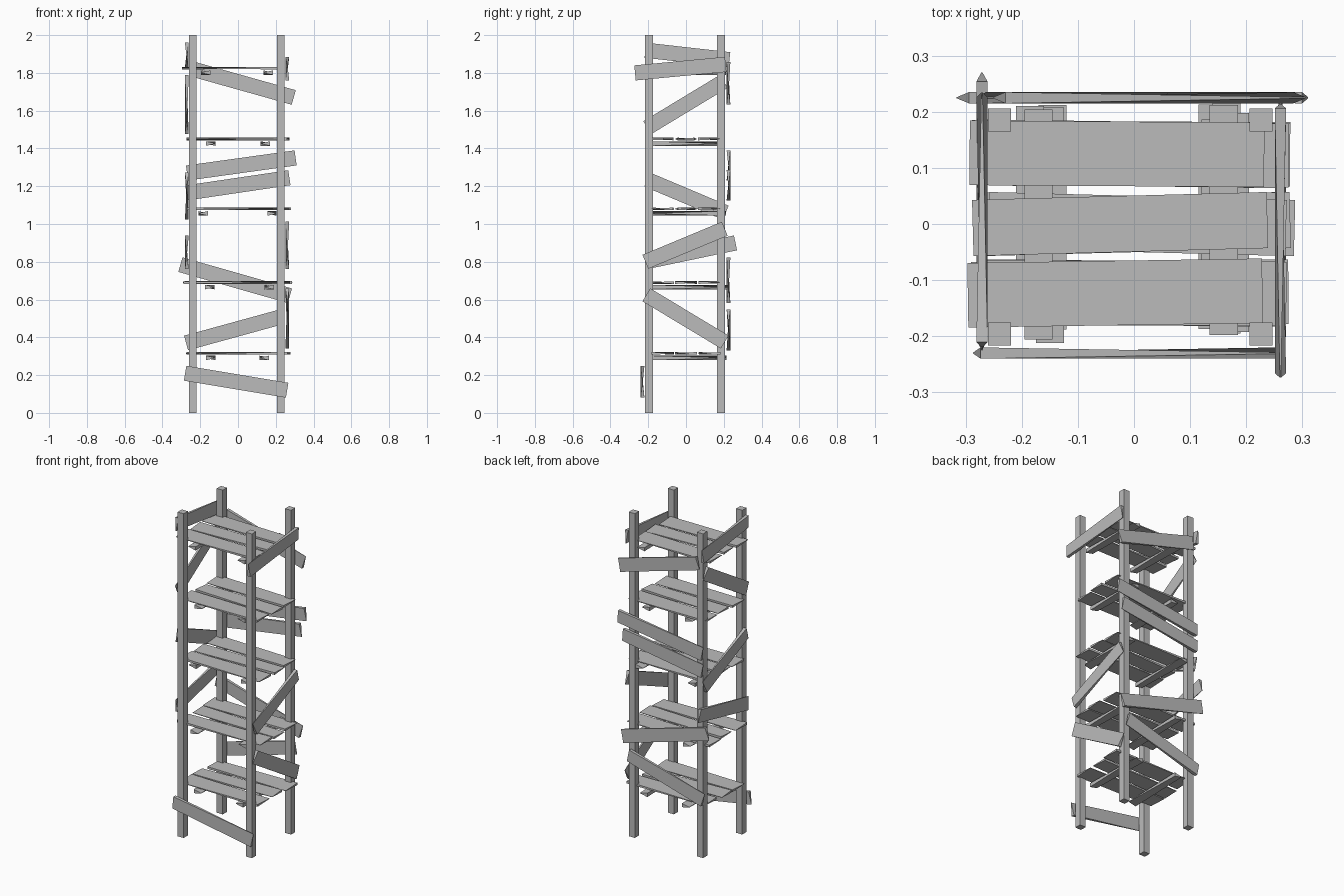
import bpy, random
from mathutils import Vector

random.seed(4)
cube = bpy.data.objects.get("Cube")
if cube:
    bpy.data.objects.remove(cube, do_unlink=True)

wood = bpy.data.materials.new("weathered_grey_wood")
wood.use_nodes = True
GREY = (0.5, 0.5, 0.5, 1)
wood.diffuse_color = GREY
wood.node_tree.nodes["Principled BSDF"].inputs["Base Color"].default_value = GREY


def add_mesh(name, verts):
    """Six-sided block: first four verts are one end, last four the other."""
    faces = [(0, 1, 2, 3), (7, 6, 5, 4)]
    faces += [(i, i + 4, (i + 1) % 4 + 4, (i + 1) % 4) for i in range(4)]
    mesh = bpy.data.meshes.new(name)
    mesh.from_pydata(verts, [], faces)
    mesh.materials.append(wood)
    obj = bpy.data.objects.new(name, mesh)
    bpy.context.collection.objects.link(obj)


def board(name, start, end, normal, width=0.08, thick=0.02, flip=1):
    """Rough-hewn board, thick at two opposite corners and thin at the others."""
    start, end, normal = Vector(start), Vector(end), Vector(normal)
    across = normal.cross(end - start).normalized() * width / 2
    verts = []
    for point, s in ((start, 1), (end, -1)):
        low = normal * (thick if s * flip < 0 else 0.002) / 2
        high = normal * (thick if s * flip > 0 else 0.002) / 2
        verts += [point - across - low, point + across - high,
                  point + across + high, point - across + low]
    add_mesh(name, verts)


# Corner posts
R = 0.0205
for side, x in (("right", -0.24), ("left", 0.226)):
    for depth, y in (("front", -0.196), ("back", 0.185)):
        corners = [(-R, -R), (R, -R), (R, R), (-R, R)]
        add_mesh(f"{depth}_{side}_post",
                 [(x + u, y + v, z) for z in (0, 2) for u, v in corners])

# Shelves: plank height, plank ends, cross slat positions and slat ends
shelves = [
    (0.315, -0.265, 0.270, -0.145, 0.140, -0.18, 0.22),
    (0.690, -0.285, 0.280, -0.150, 0.165, -0.20, 0.22),
    (1.080, -0.270, 0.272, -0.185, 0.180, -0.19, 0.20),
    (1.450, -0.265, 0.265, -0.145, 0.145, -0.18, 0.18),
    (1.825, -0.290, 0.235, -0.170, 0.160, -0.21, 0.20),
]
for n, (z, x0, x1, sx0, sx1, y0, y1) in enumerate(shelves, 1):
    for label, y in (("front", -0.123), ("middle", 0), ("back", 0.125)):
        skew = random.uniform(-0.004, 0.004)
        shift = random.uniform(-0.01, 0.01)
        if label == "middle":
            skew = 0.007 if n % 2 else -0.007
        board(f"shelf_{n}_{label}_plank", (x0 + shift, y - skew, z),
              (x1 + shift, y + skew, z), (0, 0, 1),
              0.1 if label == "middle" else 0.115, 0.014, random.choice((-1, 1)))
    for label, x in (("right", sx0), ("left", sx1)):
        shift = random.uniform(-0.015, 0.015)
        board(f"shelf_{n}_{label}_slat", (x, y0 + shift, z - 0.024),
              (x, y1 + shift, z - 0.024), (0, 0, 1), 0.05, 0.024,
              random.choice((-1, 1)))

# Crooked boards nailed to the sides: start, start height, end, end height
braces = {
    "front": [(-0.28, 0.21, 0.26, 0.12)],
    "back": [(-0.24, 1.82, 0.295, 1.67), (-0.27, 1.27, 0.305, 1.35),
             (-0.27, 1.165, 0.272, 1.245), (-0.305, 0.785, 0.275, 0.62),
             (-0.275, 0.37, 0.235, 0.51)],
    "left": [(-0.27, 1.80, 0.21, 1.845), (-0.215, 0.80, 0.205, 0.975),
             (-0.21, 0.625, 0.205, 0.375)],
    "right": [(-0.215, 1.92, 0.23, 1.87), (-0.205, 1.51, 0.20, 1.755),
              (-0.205, 1.235, 0.21, 1.06), (-0.215, 0.80, 0.262, 0.90)],
}
offsets = {"front": -0.23, "back": 0.225, "left": 0.261, "right": -0.271}
for side, rows in braces.items():
    d = offsets[side]
    for n, (a, za, b, zb) in enumerate(rows, 1):
        if side in ("front", "back"):
            start, end, normal = (a, d, za), (b, d, zb), (0, -1, 0)
        else:
            start, end, normal = (d, a, za), (d, b, zb), (1, 0, 0)
        # Thick corners are the two at middle height
        board(f"{side}_brace_{n}", start, end, normal, flip=1 if zb < za else -1)
